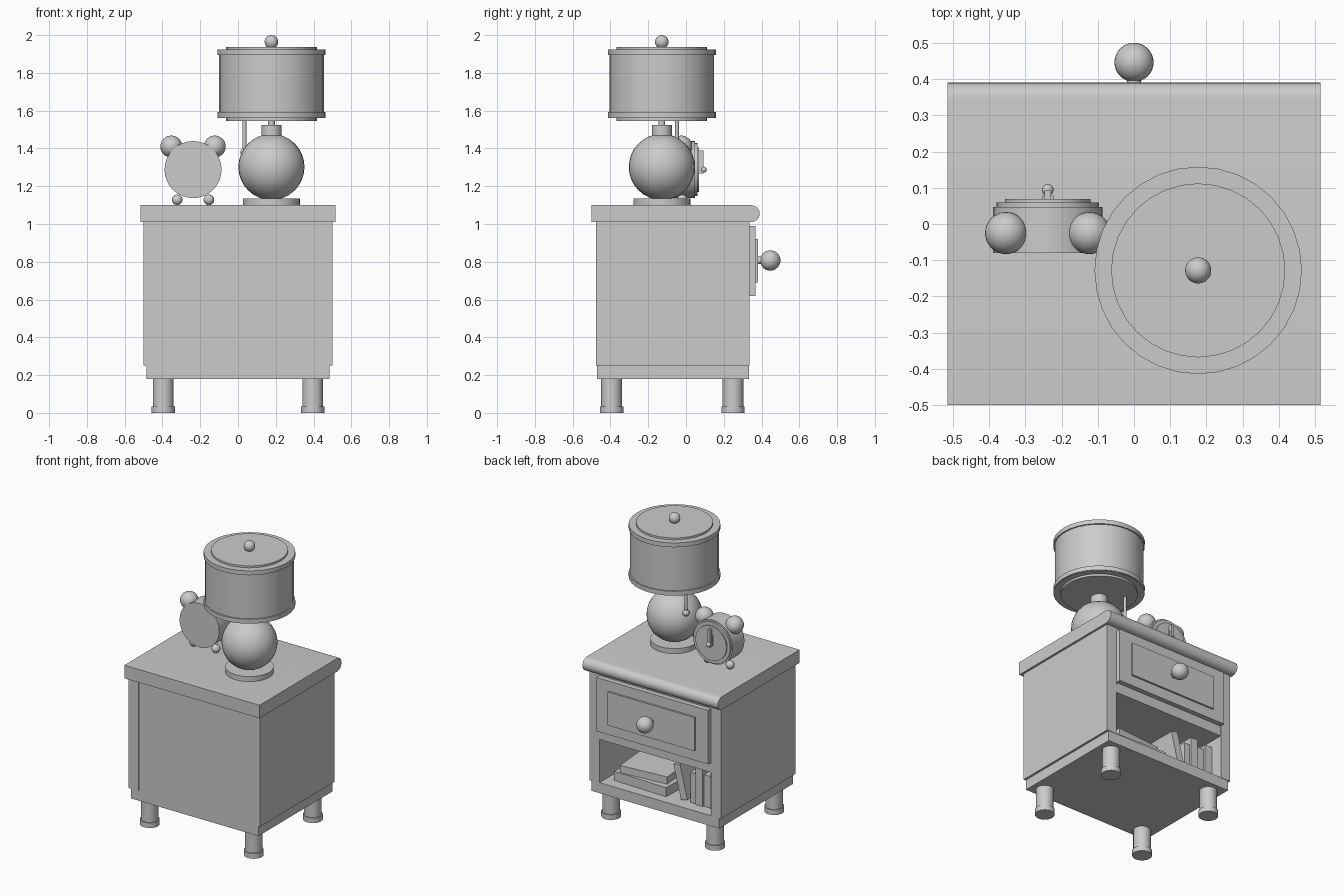
import bpy
from math import radians, pi, cos, sin

if "Cube" in bpy.data.objects:
    bpy.data.objects.remove(bpy.data.objects["Cube"])


def finish(name, smooth=False):
    o = bpy.context.object
    o.name = name
    if smooth:
        bpy.ops.object.shade_smooth_by_angle(angle=radians(35))
    return o


def box(name, x, y, z, turn=(0, 0, 0)):
    """Box from (min, max) ranges, optionally turned about its centre."""
    bpy.ops.mesh.primitive_cube_add(
        size=1, location=[(a + b) / 2 for a, b in (x, y, z)], rotation=turn)
    o = finish(name)
    o.scale = [b - a for a, b in (x, y, z)]
    return o


def disc(name, x, y, r, z0, z1):
    """Upright cylinder between two heights."""
    bpy.ops.mesh.primitive_cylinder_add(vertices=32, radius=r, depth=z1 - z0,
                                        location=(x, y, (z0 + z1) / 2))
    return finish(name, True)


def disc_y(name, x, z, r, y0, y1):
    """Cylinder lying along y."""
    bpy.ops.mesh.primitive_cylinder_add(vertices=32, radius=r, depth=y1 - y0,
                                        location=(x, (y0 + y1) / 2, z),
                                        rotation=(pi / 2, 0, 0))
    return finish(name, True)


def ball(name, x, y, z, r):
    bpy.ops.mesh.primitive_uv_sphere_add(segments=32, ring_count=16, radius=r,
                                         location=(x, y, z))
    return finish(name, True)


# Table top with a rounded edge on the drawer side
hw, r, yc, zc = 0.515, 0.045, 0.345, 1.055
profile = [(-0.5, zc - r)]
profile += [(yc + r * cos(a), zc + r * sin(a))
            for a in [-pi / 2 + pi * i / 12 for i in range(13)]]
profile += [(-0.5, zc + r)]
n = len(profile)
verts = [(x, y, z) for x in (-hw, hw) for y, z in profile]
faces = [list(range(n))[::-1], list(range(n, 2 * n))]
faces += [(i, (i + 1) % n, n + (i + 1) % n, n + i) for i in range(n)]
mesh = bpy.data.meshes.new("table_top")
mesh.from_pydata(verts, [], faces)
top = bpy.data.objects.new("table_top", mesh)
bpy.context.collection.objects.link(top)
bpy.context.view_layer.objects.active = top
top.select_set(True)
finish("table_top", True)

# Cabinet carcass
for s, side in ((-1, "left"), (1, "right")):
    box(side + "_side_panel", sorted((s * 0.425, s * 0.5)), (-0.476, 0.336), (0.25, 1.01))
box("back_panel", (-0.425, 0.425), (-0.47, -0.43), (0.25, 1.01))
box("plinth_floor", (-0.485, 0.485), (-0.47, 0.333), (0.18, 0.252))
box("middle_shelf", (-0.425, 0.425), (-0.43, 0.334), (0.55, 0.61))
box("top_rail", (-0.425, 0.425), (0.28, 0.334), (0.975, 1.01))

# Drawer with raised panel and knob
box("drawer_box", (-0.415, 0.415), (-0.4, 0.334), (0.61, 0.975))
box("drawer_front", (-0.425, 0.425), (0.334, 0.368), (0.62, 0.99))
box("drawer_panel", (-0.33, 0.33), (0.36, 0.381), (0.69, 0.92))
disc_y("knob_stem", 0, 0.807, 0.02, 0.375, 0.41)
ball("drawer_knob", 0, 0.446, 0.807, 0.054)

# Legs
for x in (-0.396, 0.396):
    for y in (-0.394, 0.249):
        disc("leg", x, y, 0.055, 0.03, 0.19)
        disc("leg_foot", x, y, 0.062, 0, 0.035)

# Books on the open shelf
box("flat_book_lower", (-0.04, 0.365), (-0.03, 0.26), (0.252, 0.315), (0, 0, radians(-2)))
box("flat_book_upper", (0.0, 0.34), (-0.03, 0.235), (0.315, 0.365), (0, 0, radians(5)))
box("leaning_book", (-0.165, -0.115), (0.0, 0.26), (0.26, 0.5), (0, radians(14), 0))
for i, (x0, x1, h) in enumerate(((-0.42, -0.365, 0.5), (-0.36, -0.31, 0.47),
                                 (-0.305, -0.25, 0.51), (-0.245, -0.205, 0.46))):
    box("upright_book", (x0, x1), (0.0, 0.255 - 0.01 * (i % 2)), (0.252, h))

# Lamp
lx, ly = 0.177, -0.128
disc("lamp_base", lx, ly, 0.151, 1.1, 1.135)
ball("lamp_body", lx, ly, 1.302, 0.175)
disc("lamp_neck", lx, ly, 0.053, 1.46, 1.525)
disc("lamp_stem", lx, ly, 0.018, 1.52, 1.56)
disc("lamp_shade", lx, ly, 0.277, 1.56, 1.92)
disc("shade_lower_rim", lx, ly, 0.286, 1.562, 1.592)
disc("shade_upper_rim", lx, ly, 0.286, 1.895, 1.925)
disc("shade_cap", lx, ly, 0.24, 1.91, 1.938)
disc("shade_underside", lx, ly, 0.24, 1.546, 1.57)
ball("lamp_finial", lx, ly, 1.964, 0.036)
disc("pull_cord", 0.034, -0.048, 0.01, 1.38, 1.57)
ball("pull_bead", 0.034, -0.048, 1.38, 0.022)

# Alarm clock
kx, kz = -0.238, 1.288
disc_y("clock_body", kx, kz, 0.151, -0.08, 0.047)
disc_y("clock_rim", kx, kz, 0.141, 0.04, 0.06)
disc_y("clock_face", kx, kz, 0.118, 0.05, 0.069)
box("minute_hand", (kx - 0.009, kx + 0.009), (0.066, 0.092), (1.268, 1.389))
box("hour_hand", (kx - 0.016, kx + 0.016), (0.066, 0.078), (1.275, 1.35))
ball("hand_pin", kx, 0.094, kz, 0.016)
for s in (-1, 1):
    ball("clock_bell", kx + s * 0.115, -0.025, 1.41, 0.058)
    ball("clock_foot", kx + s * 0.084, -0.02, 1.128, 0.028)
